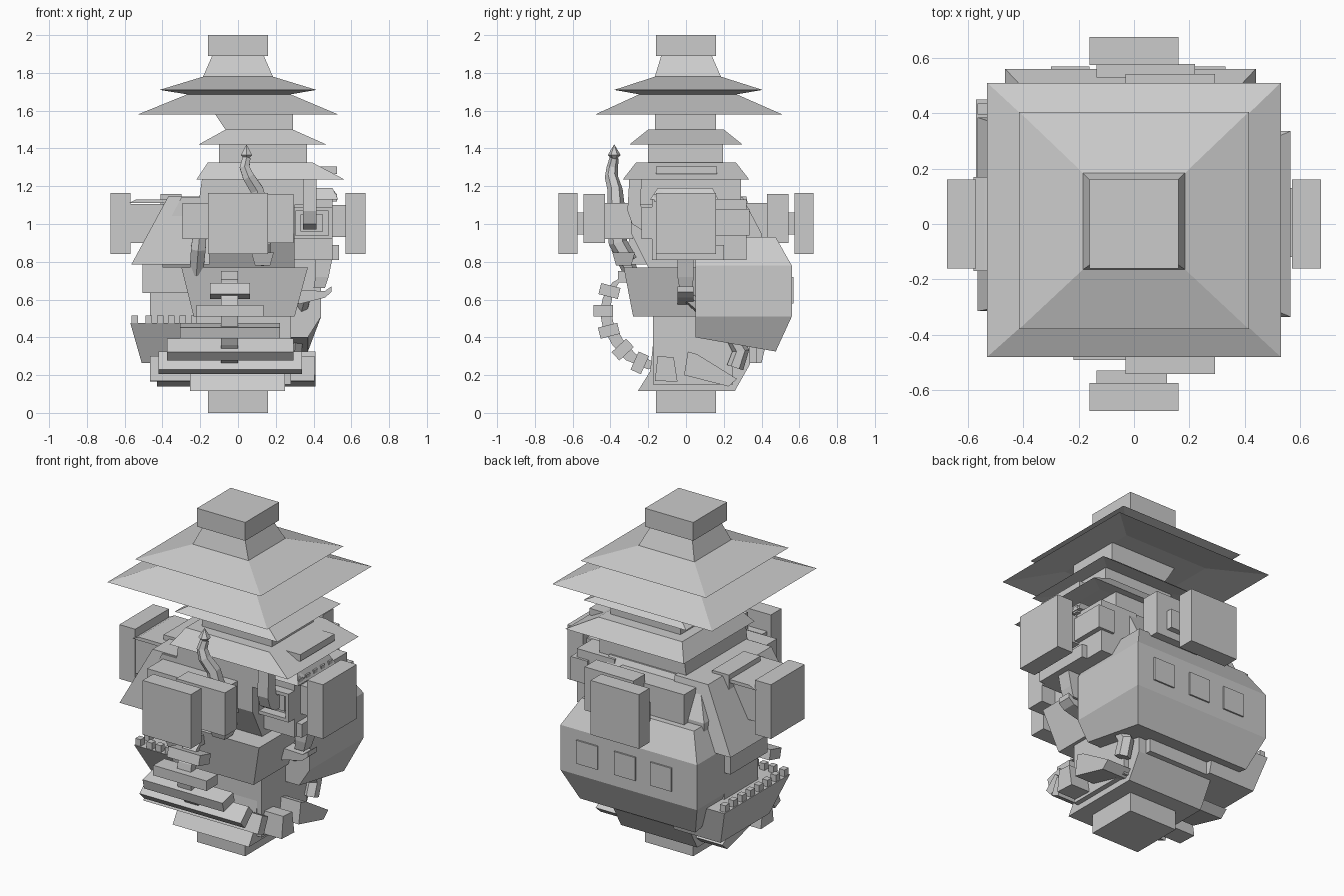
import bpy, bmesh, math
from mathutils import Vector, Matrix

stone = bpy.data.materials.new("plain_grey")
stone.diffuse_color = (0.6, 0.6, 0.6, 1)


def finish(name, bm):
    bmesh.ops.recalc_face_normals(bm, faces=bm.faces)
    me = bpy.data.meshes.new(name)
    bm.to_mesh(me)
    bm.free()
    me.materials.append(stone)
    ob = bpy.data.objects.new(name, me)
    bpy.context.collection.objects.link(ob)
    return ob


def skin(name, rings):
    """Join rings of points into one closed solid."""
    bm = bmesh.new()
    vs = [[bm.verts.new(p) for p in r] for r in rings]
    n = len(rings[0])
    for a, b in zip(vs, vs[1:]):
        for i in range(n):
            j = (i + 1) % n
            bm.faces.new((a[i], a[j], b[j], b[i]))
    bm.faces.new(vs[0])
    bm.faces.new(vs[-1])
    return finish(name, bm)


def loft(name, *levels):
    """Levels are (z, x0, x1, y0, y1) rectangles."""
    return skin(name, [[(x0, y0, z), (x1, y0, z), (x1, y1, z), (x0, y1, z)]
                       for z, x0, x1, y0, y1 in levels])


def box(name, x0, x1, y0, y1, z0, z1):
    return loft(name, (z0, x0, x1, y0, y1), (z1, x0, x1, y0, y1))


def prism(name, pts, x0, x1):
    """Extrude a (y, z) outline along x."""
    return skin(name, [[(x, y, z) for y, z in pts] for x in (x0, x1)])


def tube(name, pts, radii, sides=6):
    pts = [Vector(p) for p in pts]
    rings = []
    for i, p in enumerate(pts):
        t = (pts[min(i + 1, len(pts) - 1)] - pts[max(i - 1, 0)]).normalized()
        ref = Vector((0, 1, 0)) if abs(t.y) < 0.8 else Vector((1, 0, 0))
        u = t.cross(ref).normalized()
        v = t.cross(u)
        rings.append([p + radii[i] * (u * math.cos(a) + v * math.sin(a))
                      for a in [math.tau * (k + .5) / sides for k in range(sides)]])
    return skin(name, rings)


def tilted(name, x0, x1, y, z, w, h, angle):
    ob = box(name, x0, x1, -w / 2, w / 2, -h / 2, h / 2)
    ob.data.transform(Matrix.Translation((0, y, z)) @ Matrix.Rotation(angle, 4, 'X'))
    return ob


# Six square end blocks
box("bottom_block", -.16, .16, -.16, .16, 0, .115)
box("top_block", -.16, .16, -.16, .16, 1.89, 2)
box("left_block", -.675, -.57, -.16, .16, .84, 1.165)
box("right_block", .57, .675, -.16, .16, .84, 1.165)
box("front_block", -.16, .16, -.675, -.575, .84, 1.165)
box("back_block", -.16, .16, .575, .675, .84, 1.165)

# Stacked roofs with flared eaves
loft("roof_crown", (1.895, -.135, .135, -.13, .135), (1.78, -.185, .185, -.165, .185),
     (1.71, -.415, .415, -.38, .405), (1.685, -.26, .27, -.24, .26))
loft("roof_second", (1.69, -.26, .27, -.24, .26), (1.58, -.53, .53, -.48, .51),
     (1.635, -.28, .28, -.25, .27))
loft("roof_second_neck", (1.65, -.16, .29, -.165, .16), (1.58, -.12, .29, -.165, .16),
     (1.49, -.06, .29, -.165, .16))
loft("roof_third", (1.5, -.065, .29, -.2, .2), (1.42, -.21, .47, -.3, .3),
     (1.435, -.1, .36, -.2, .2))
box("roof_third_neck", -.1, .365, -.2, .195, 1.32, 1.45)
loft("roof_fourth", (1.325, -.16, .395, -.265, .265), (1.235, -.22, .565, -.335, .335),
     (1.24, -.15, .45, -.25, .25))
box("roof_dormer", .42, .525, -.16, .165, 1.265, 1.305)

# Upper body
loft("upper_body", (.77, -.4, .3, -.2, .4), (.95, -.4, .3, -.29, .4), (1.14, -.3, .3, -.29, .3))
loft("upper_storey", (1.1, -.21, .37, -.29, .29), (1.245, -.19, .37, -.29, .29))
loft("left_sloped_wall", (.785, -.565, -.15, -.315, .385), (1.145, -.37, -.15, -.28, .32))
box("left_arm", -.575, -.36, -.155, .13, .9, 1.105)
box("left_upper_box", -.41, -.3, -.12, .18, 1.05, 1.16)
loft("left_awning", (1.11, -.58, -.36, -.17, .17), (1.13, -.54, -.36, -.17, .17))

# Right wing with window, parapet and brackets
box("right_wing", .25, .5, -.18, .32, .81, 1.13)
box("right_wing_eave", .28, .535, -.16, .2, .81, .89)
box("right_arm", .48, .575, -.12, .13, .93, 1.1)
box("right_back_box", .42, .53, .13, .335, .94, 1.08)
loft("right_wing_cap", (1.13, .32, .53, -.19, .17), (1.19, .37, .5, -.15, .14))
for i in range(5):
    y = -.17 + i * .07
    box("right_battlement", .49, .525, y, y + .035, 1.12, 1.16)
loft("right_spike", (1.14, .48, .52, -.155, -.115), (1.155, .475, .525, -.16, -.11),
     (1.185, .499, .501, -.136, -.134))
for a, b, c, d in ((.285, .305, .92, 1.09), (.48, .5, .92, 1.09),
                   (.285, .5, .92, .94), (.285, .5, 1.07, 1.09)):
    box("window_frame", a, b, -.235, -.17, c, d)
box("window_sill_panel", .33, .45, -.2, -.17, .96, 1.05)

# Hooked drain pipe hanging from the eave
prism("drain_hook", [(-.3, 1.24), (-.31, 1.07), (-.285, 1), (-.24, .972), (-.16, .97),
                     (-.16, 1.05), (-.22, 1.055), (-.24, 1.1), (-.235, 1.24)], .345, .415)

# Front and back arms: the same stack mirrored across y
for name, s in (("front", -1), ("back", 1)):
    for part, x0, x1, a, b, z0, z1 in (
            ("arm_stub", -.135, .12 if s < 0 else .22, .53, .577, .945, 1.06),
            ("arm_box", -.03, .293, .43, .542, .9, 1.16),
            ("arm_base", -.295, .2, .28, .44, .92, 1.11)):
        box(name + "_" + part, x0, x1, min(s * a, s * b), max(s * a, s * b), z0, z1)

# Curved front chimney with pointed finial
tube("chimney", [(.13, -.3, .8), (.13, -.36, .9), (.12, -.37, 1.1), (.1, -.375, 1.18),
                 (.055, -.395, 1.25), (.035, -.39, 1.3), (.045, -.38, 1.35)],
     [.045, .05, .045, .04, .035, .03, .024])
tube("chimney_finial", [(.045, -.38, 1.345), (.045, -.38, 1.365), (.045, -.38, 1.42)],
     [.014, .034, .001])
tube("front_pipe", [(-.2, -.36, .97), (-.21, -.35, .87), (-.22, -.29, .74)], [.04, .045, .04])
loft("front_lamp", (.78, .09, .17, -.37, -.29), (.85, .07, .19, -.39, -.27))

# Middle: front tub, core and rear hull
loft("front_tub", (.51, -.235, .3, -.28, .12), (.77, -.3, .37, -.33, .12))
box("core", -.22, .28, -.175, .25, .15, .8)
skin("rear_hull", [[(-.465 + i, .05, z0), (.44 - i, .05, z0),
                    (.44 - i, yb, z1), (-.465 + i, yb, z1)]
                   for i, yb, z0, z1 in ((.07, .475, .4, .325), (0, .56, .51, .51),
                                         (0, .56, .78, .78), (.08, .475, .93, .93))])
for x in (-.3, -.06, .19):
    box("hull_window", x, x + .14, .555, .569, .58, .72)
box("left_hull_plate", -.505, -.2, -.05, .3, .635, .785)
box("left_hull_wall", -.465, -.2, -.02, .3, .4, .66)

# Left balcony with battlements
loft("left_balcony", (.265, -.51, -.2, -.06, .4), (.475, -.57, -.2, -.17, .45))
for i in range(8):
    y = -.165 + i * .08
    box("balcony_battlement", -.565, -.53, y, y + .04, .47, .515)
for i in range(5):
    x = -.49 + i * .06
    box("balcony_battlement", x, x + .035, -.165, -.13, .47, .515)
tube("balcony_spike", [(-.41, .02, .47), (-.41, .02, .52), (-.41, .02, .53), (-.41, .02, .55)],
     [.01, .01, .022, .001])

# Right hanging lantern and curved pipe
loft("lantern", (.66, .4, .46, -.035, .035), (.72, .41, .48, -.045, .04),
     (.82, .41, .5, -.045, .04))
skin("lantern_foot", [[(x, -.045, z0), (x, .04, z0), (x, .04, z1), (x, -.045, z1)]
                      for x, z0, z1 in ((.32, .575, .65), (.46, .61, .645), (.495, .64, .67))])
tube("curved_pipe", [(.36, .0, .62), (.33, .12, .52), (.31, .24, .42), (.3, .29, .33),
                     (.3, .26, .24)], [.03, .035, .04, .045, .045])

# Curled ladder of widening plates
arc = [(-.3, .74), (-.37, .7), (-.42, .62), (-.435, .54), (-.42, .46), (-.37, .37),
       (-.3, .29), (-.18, .24)]
prism("ladder_stem", [(y - .02, z - .01) for y, z in arc] +
      [(y + .035, z + .02) for y, z in reversed(arc)], -.09, 0)
for y, z, half, ang in ((-.405, .645, .105, -.25), (-.438, .54, .177, 0), (-.408, .435, .265, .25),
                        (-.335, .335, .335, .75), (-.245, .265, .38, 1.15)):
    tilted("ladder_plate", -.042 - half, -.042 + half, y, z, .105, .06, ang)
box("ladder_top", -.09, 0, -.36, -.3, .69, .75)
prism("ladder_lower_plate", [(-.165, .17), (-.045, .165), (-.065, .295), (-.15, .3)], -.465, .405)
prism("ladder_fin", [(-.01, .2), (.01, .325), (.06, .31), (.27, .18), (.225, .14)], -.43, .41)

# Lower body above the bottom block
prism("lower_body", [(-.255, .115), (.258, .115), (.34, .26), (.34, .36), (-.175, .36),
                     (-.19, .22)], -.255, .25)
box("rear_lower_panel", -.3, .2, .25, .375, .265, .42)
